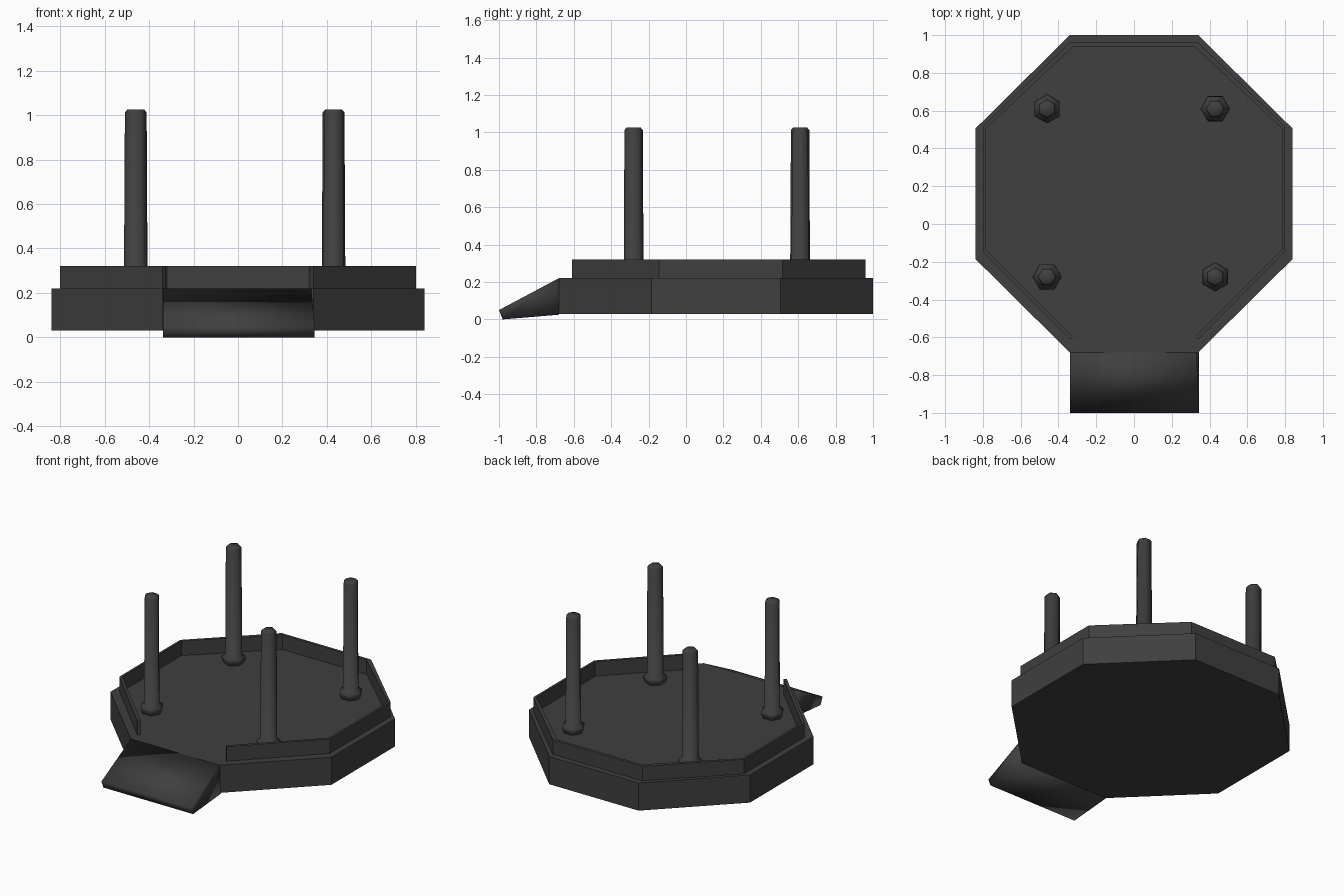
import bpy, bmesh, math

if "Cube" in bpy.data.objects:
    bpy.data.objects.remove(bpy.data.objects["Cube"], do_unlink=True)

# Single dark grey material
GREY = (0.05, 0.05, 0.05, 1)
mat = bpy.data.materials.new("dark grey")
mat.use_nodes = True
mat.diffuse_color = GREY
mat.node_tree.nodes["Principled BSDF"].inputs["Base Color"].default_value = GREY


def finish(name, bm, smooth_angle=None):
    bmesh.ops.recalc_face_normals(bm, faces=bm.faces)
    mesh = bpy.data.meshes.new(name)
    bm.to_mesh(mesh)
    bm.free()
    mesh.materials.append(mat)
    obj = bpy.data.objects.new(name, mesh)
    bpy.context.collection.objects.link(obj)
    if smooth_angle:
        bpy.ops.object.select_all(action='DESELECT')
        obj.select_set(True)
        bpy.context.view_layer.objects.active = obj
        bpy.ops.object.shade_smooth_by_angle(angle=math.radians(smooth_angle))
    return obj


def loft(bm, rings, closed=False):
    """Skin equal-length rings of points; cap the ends or close the loop."""
    loops = [[bm.verts.new(p) for p in ring] for ring in rings]
    n = len(loops[0])
    pairs = list(zip(loops, loops[1:])) + ([(loops[-1], loops[0])] if closed else [])
    for a, b in pairs:
        for i in range(n):
            j = (i + 1) % n
            bm.faces.new((a[i], a[j], b[j], b[i]))
    if not closed:
        bm.faces.new(loops[0])
        bm.faces.new(loops[-1])


def mirrored(half):
    """Right half of an outline, front to back, continued down the other side."""
    return half + [(-x, y) for x, y in reversed(half)]


# Octagonal platform
DECK = 0.22
outline = mirrored([(0.34, -0.68), (0.84, -0.185), (0.84, 0.505), (0.34, 1.0)])
bm = bmesh.new()
loft(bm, [[(x, y, z) for x, y in outline] for z in (0.03, DECK)])
finish("platform", bm)

# Low thin rail, open at the front
outer = mirrored([(0.34, -0.61), (0.80, -0.145), (0.80, 0.515), (0.34, 0.96)])
inner = mirrored([(0.325, -0.595), (0.785, -0.135), (0.785, 0.505), (0.32, 0.94)])
RAIL_TOP = 0.32
bm = bmesh.new()
loft(bm, [[(ox, oy, DECK), (ox, oy, RAIL_TOP), (ix, iy, RAIL_TOP), (ix, iy, DECK)]
          for (ox, oy), (ix, iy) in zip(outer, inner)])
finish("rail", bm)

# Entry ramp, slightly flared on one side
profile = [(-0.68, 0.22), (-1.0, 0.05), (-0.98, 0.0), (-0.68, 0.025)]
bm = bmesh.new()
loft(bm, [[(-0.338, y, z) for y, z in profile],
          [(0.33 if z > 0.1 else 0.345, y, z) for y, z in profile]])
finish("ramp", bm, 180)

# Four hexagonal posts with a flared foot and chamfered tip
post_profile = [(0.062, DECK), (0.077, 0.25), (0.074, 0.265), (0.053, 0.28),
                (0.049, 1.012), (0.038, 1.025)]
posts = {"back_right_post": (-0.46, 0.61, 30), "back_left_post": (0.43, 0.61, 0),
         "front_left_post": (0.43, -0.28, 30), "front_right_post": (-0.46, -0.28, 0)}
for name, (cx, cy, turn) in posts.items():
    angles = [math.radians(turn + 60 * k) for k in range(6)]
    bm = bmesh.new()
    loft(bm, [[(cx + r * math.cos(a), cy + r * math.sin(a), z) for a in angles]
              for r, z in post_profile])
    finish(name, bm, 62)
